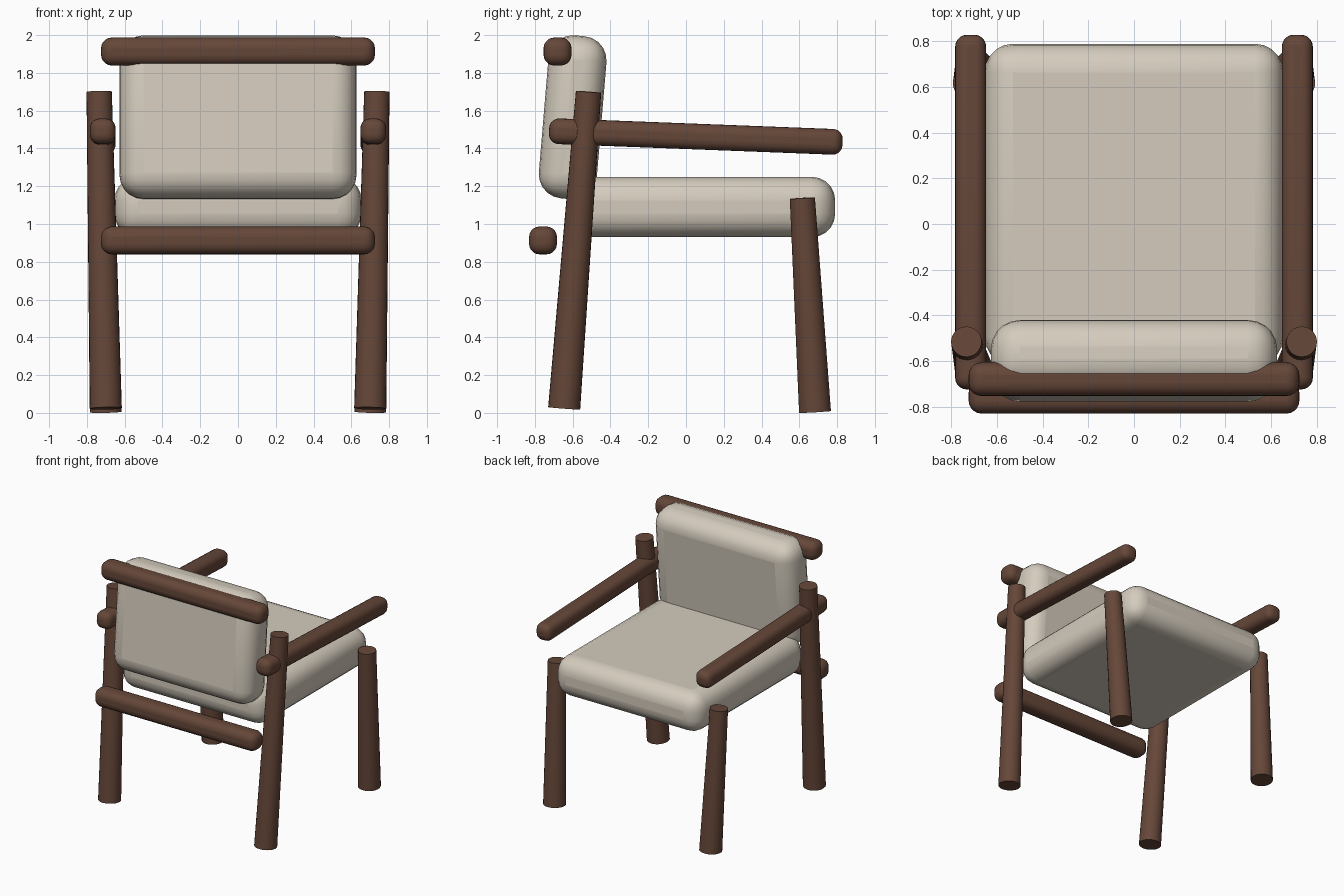
import bpy
from math import radians
from mathutils import Vector

if "Cube" in bpy.data.objects:
    bpy.data.objects.remove(bpy.data.objects["Cube"])


def material(name, rgb):
    m = bpy.data.materials.new(name)
    m.diffuse_color = (*rgb, 1)
    m.use_nodes = True
    m.node_tree.nodes["Principled BSDF"].inputs["Base Color"].default_value = m.diffuse_color
    return m


wood = material("dark_wood", (0.13, 0.062, 0.04))
fabric = material("cream_fabric", (0.66, 0.60, 0.51))


def finish(ob, name, mat, angle):
    ob.name = name
    ob.data.materials.append(mat)
    bpy.ops.object.shade_smooth_by_angle(angle=radians(angle))
    return ob


def rounded_box(name, loc, size, bevel, mat, tilt=0.0, segments=5):
    bpy.ops.mesh.primitive_cube_add(size=1, location=loc)
    ob = bpy.context.object
    ob.scale = size
    bpy.ops.object.transform_apply(location=False, rotation=False, scale=True)
    ob.rotation_euler.x = radians(tilt)
    finish(ob, name, mat, 40)
    mod = ob.modifiers.new("soft_edges", 'BEVEL')
    mod.width = bevel
    mod.segments = segments
    bpy.ops.object.modifier_apply(modifier=mod.name)
    bpy.ops.object.shade_smooth_by_angle(angle=radians(40))
    return ob


def tapered_leg(name, bottom, top, r_bottom, r_top):
    a, b = Vector(bottom), Vector(top)
    bpy.ops.mesh.primitive_cone_add(vertices=24, radius1=r_bottom, radius2=r_top,
                                    depth=(b - a).length, location=(a + b) / 2)
    ob = bpy.context.object
    ob.rotation_euler = (b - a).to_track_quat('Z', 'Y').to_euler()
    return finish(ob, name, wood, 40)


# Cushions
rounded_box("seat_cushion", (0, 0.085, 1.09), (1.31, 1.41, 0.32), 0.125, fabric)
rounded_box("back_cushion", (0, -0.60, 1.565), (1.255, 0.308, 0.866), 0.128, fabric, tilt=-4.8)

# Legs and armrests, one of each per side
for side, s in (("left", -1), ("right", 1)):
    tapered_leg(f"back_leg_{side}", (s * 0.70, -0.645, 0.024), (s * 0.735, -0.516, 1.70), 0.085, 0.067)
    tapered_leg(f"front_leg_{side}", (s * 0.70, 0.683, 0.005), (s * 0.727, 0.616, 1.137), 0.085, 0.067)
    rounded_box(f"armrest_{side}", (s * 0.716, 0.052, 1.463), (0.136, 1.555, 0.136),
                0.052, wood, tilt=-2.2)

# Cross rails behind the backrest
rounded_box("top_rail", (0, -0.68, 1.913), (1.45, 0.148, 0.148), 0.057, wood)
rounded_box("lower_rail", (0, -0.757, 0.913), (1.45, 0.148, 0.148), 0.057, wood)
